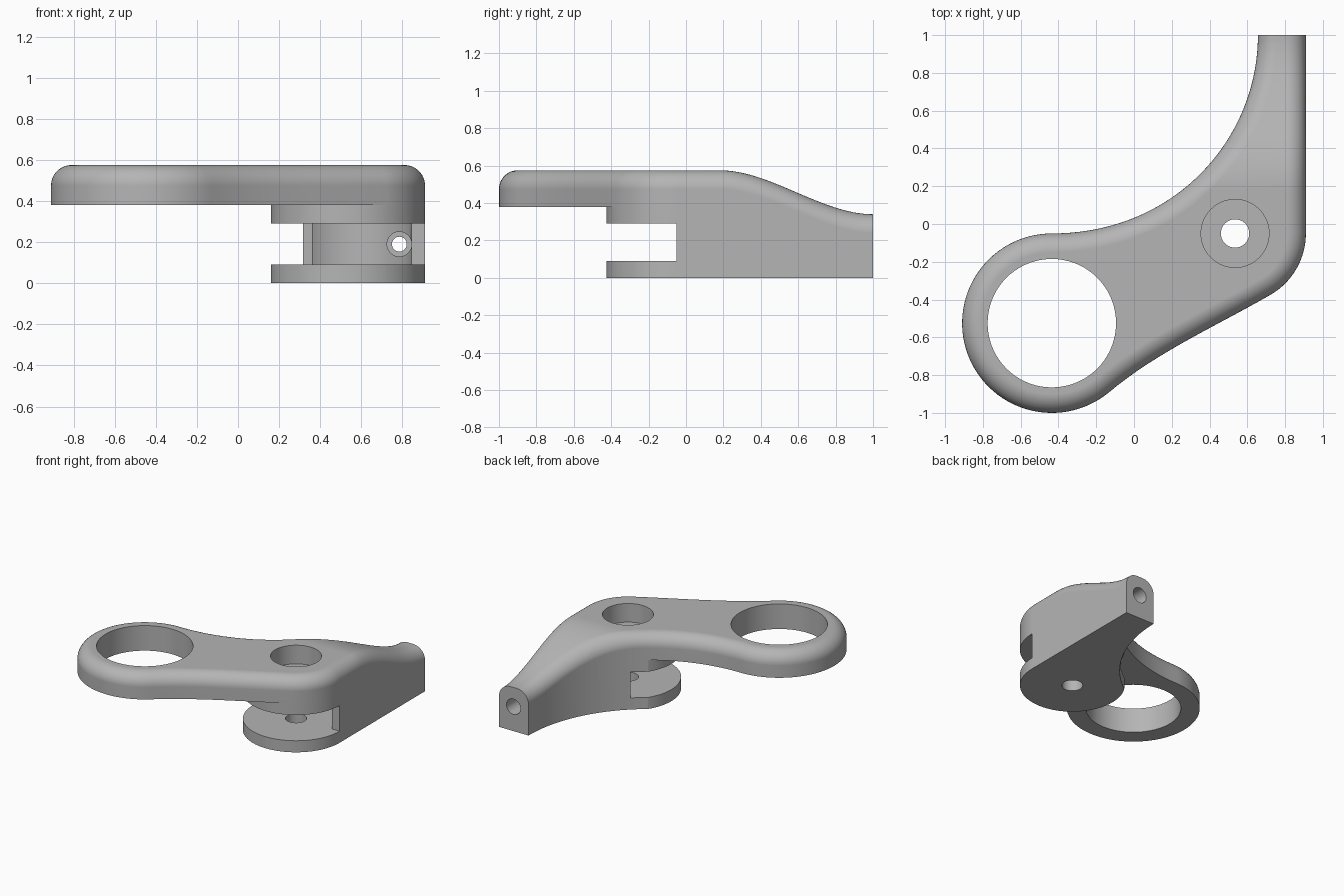
import bpy, bmesh, math
from mathutils import Vector

if "Cube" in bpy.data.objects:
    bpy.data.objects.remove(bpy.data.objects["Cube"], do_unlink=True)

PIVOT = Vector((0.535, -0.05))
RING = Vector((-0.435, -0.525))
TOP, FILLET = 0.575, 0.1

metal = bpy.data.materials.new("plain grey")
metal.use_nodes = True
grey = (0.46, 0.46, 0.46, 1)
metal.diffuse_color = grey
metal.node_tree.nodes["Principled BSDF"].inputs["Base Color"].default_value = grey


def arc(center, radius, a, b, steps):
    angles = [math.radians(a + (b - a) * i / steps) for i in range(steps + 1)]
    return [center + radius * Vector((math.cos(t), math.sin(t))) for t in angles]


def bezier(p0, p1, p2, p3, steps):
    """Interior points of a cubic curve."""
    p0, p1, p2, p3 = map(Vector, (p0, p1, p2, p3))
    ts = [i / steps for i in range(1, steps)]
    return [p0 * (1 - t) ** 3 + p1 * 3 * t * (1 - t) ** 2
            + p2 * 3 * t * t * (1 - t) + p3 * t ** 3 for t in ts]


def inset(points, d):
    """Offset a counter-clockwise outline inward."""
    result = []
    for i, p in enumerate(points):
        a = (p - points[i - 1]).normalized()
        b = (points[(i + 1) % len(points)] - p).normalized()
        na, nb = Vector((-a.y, a.x)), Vector((-b.y, b.x))
        result.append(p + (na + nb) * d / (1 + na.dot(nb)))
    return result


def loft(bm, layers):
    """Stack (outline, z) layers into a closed solid."""
    rings = [[bm.verts.new((p.x, p.y, z)) for p in pts] for pts, z in layers]
    for low, high in zip(rings, rings[1:]):
        for i in range(len(low)):
            j = (i + 1) % len(low)
            bm.faces.new((low[i], low[j], high[j], high[i]))
    bm.faces.new(rings[0][::-1])
    bm.faces.new(rings[-1])
    bmesh.ops.recalc_face_normals(bm, faces=bm.faces)


def make_object(name, bm):
    mesh = bpy.data.meshes.new(name)
    bm.to_mesh(mesh)
    bm.free()
    mesh.materials.append(metal)
    obj = bpy.data.objects.new(name, mesh)
    bpy.context.collection.objects.link(obj)
    return obj


def prism(name, outline, z0, z1):
    bm = bmesh.new()
    loft(bm, [(outline, z0), (outline, z1)])
    return make_object(name, bm)


def disc_cutter(name, center, radius, z0, z1):
    return prism(name, arc(center, radius, 0, 360, 72)[:-1], z0, z1)


def cable_cutter(name, radius, y0, y1):
    """Bore running along y through the arm."""
    obj = disc_cutter(name, Vector((0, 0)), radius, -y1, -y0)
    for v in obj.data.vertices:
        x, y, z = v.co
        v.co = (0.785 + x, -z, 0.19 + y)
    return obj


# Plan outline: outer arm edge, concave inner edge, ring, front edge, pivot corner
ring_arc = arc(RING, 0.475, 90, 310, 60)
corner = arc(PIVOT, 0.375, -60, 0, 20)
outline = [Vector((0.91, 1.1)), Vector((0.656, 1.1)), Vector((0.656, 1.0))]
outline += bezier((0.656, 1), (0.656, 0.45), (0.216, -0.05), ring_arc[0], 40)
outline += ring_arc
outline += bezier(ring_arc[-1], ring_arc[-1] + Vector((0.25, 0.21)),
                  corner[0] - Vector((0.286, 0.165)), corner[0], 16)
outline += corner

# Solid with a rounded top edge
layers = [(outline, 0.0)]
for i in range(10):
    t = math.radians(i * 10)
    layers.append((inset(outline, FILLET * (1 - math.cos(t))),
                   TOP - FILLET * (1 - math.sin(t))))
bm = bmesh.new()
loft(bm, layers)

# Slice the arm into strips, trim its end, then bend the top downward
START, END = 0.18, 1.0
for i in range(25):
    y = START + (END - START) * i / 24
    bmesh.ops.bisect_plane(bm, geom=bm.verts[:] + bm.edges[:] + bm.faces[:],
                           plane_co=(0, y, 0), plane_no=(0, 1, 0),
                           clear_outer=(i == 24))
bmesh.ops.holes_fill(bm, edges=[e for e in bm.edges if e.is_boundary], sides=0)
for v in bm.verts:
    if v.co.z > 0.3:
        t = min(max((v.co.y - START) / (END - START), 0), 1)
        v.co.z -= 0.235 * t * t * (3 - 2 * t)
bmesh.ops.recalc_face_normals(bm, faces=bm.faces)
bracket = make_object("pivot_bracket", bm)

# Space below the ring plate, outside the round pivot boss
around_boss = arc(PIVOT, 0.375, 140, 300, 60)
around_boss += [Vector((1.1, -1.3)), Vector((-1.3, -1.3)), Vector((-1.3, 0.9)),
                Vector((-0.4, 0.735))]
# Clevis slot with a curved back wall
slot = arc(PIVOT, 0.31, 0, 124, 40)
slot += [Vector((0.30, 0.24)), Vector((-0.2, 0.52)), Vector((-0.2, -1)),
         Vector((1.2, -1)), Vector((1.2, -0.05))]

cutters = [
    prism("underside_cutter", around_boss, -0.1, 0.38),
    prism("slot_cutter", slot, 0.09, 0.29),
    disc_cutter("ring_hole_cutter", RING, 0.34, -0.2, 0.8),
    disc_cutter("pivot_hole_cutter", PIVOT, 0.075, -0.2, 0.8),
    disc_cutter("pivot_recess_cutter", PIVOT, 0.18, 0.43, 0.8),
    cable_cutter("cable_hole_cutter", 0.036, -0.02, 1.1),
    cable_cutter("cable_inner_recess_cutter", 0.06, -0.04, 0.25),
    cable_cutter("cable_outer_recess_cutter", 0.06, 0.85, 1.1),
]

bpy.ops.object.select_all(action="DESELECT")
bpy.context.view_layer.objects.active = bracket
bracket.select_set(True)
for cutter in cutters:
    cutter.hide_render = True
    mod = bracket.modifiers.new(cutter.name, "BOOLEAN")
    mod.operation, mod.solver, mod.object = "DIFFERENCE", "EXACT", cutter
    bpy.ops.object.modifier_apply(modifier=mod.name)
    bpy.data.objects.remove(cutter, do_unlink=True)

# Smooth rounded surfaces with crisp machined edges
bpy.ops.object.shade_smooth_by_angle(angle=math.radians(30))
weighted = bracket.modifiers.new("weighted_normals", "WEIGHTED_NORMAL")
weighted.keep_sharp = True
